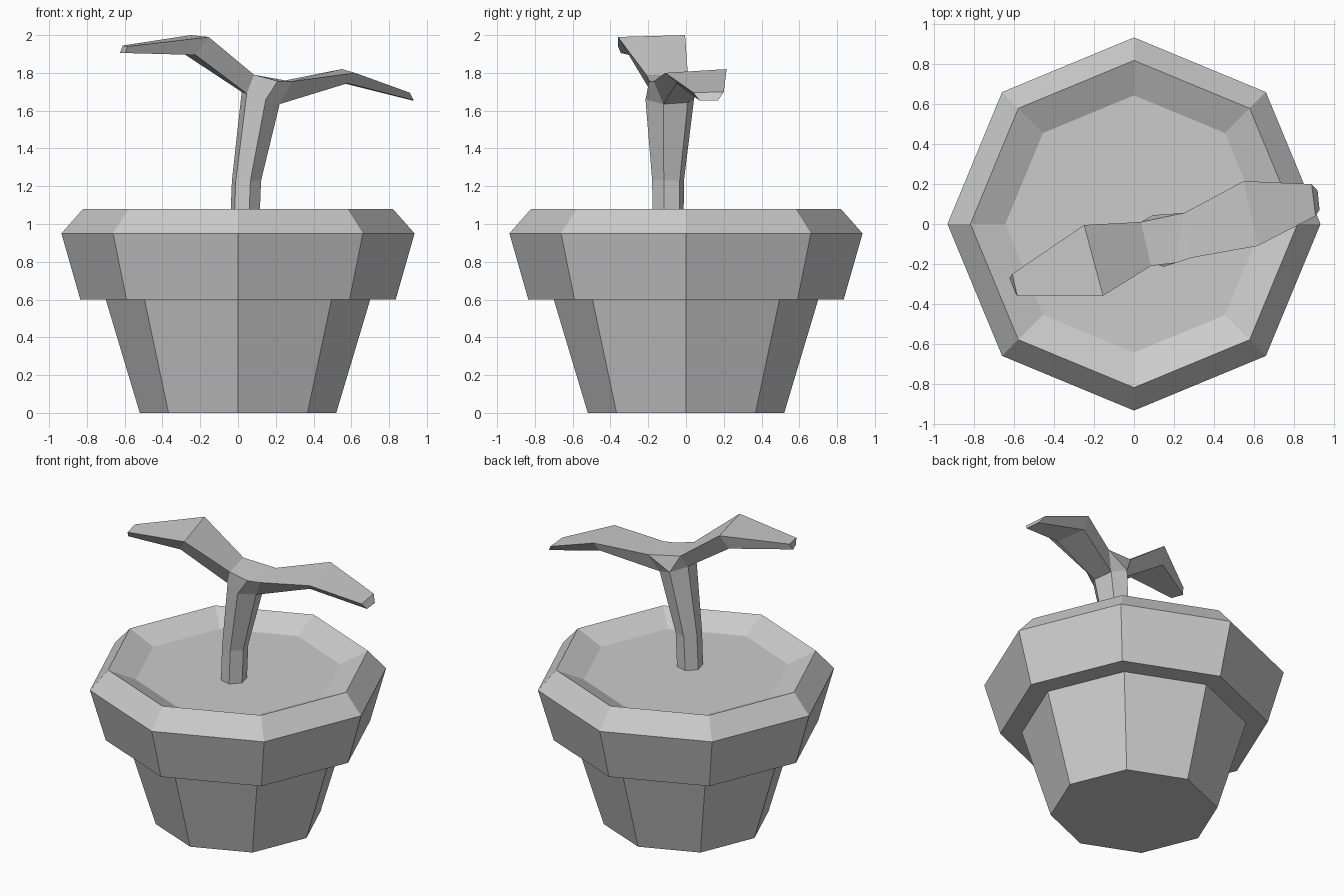
import bpy, bmesh
from math import cos, sin, radians

cube = bpy.data.objects.get("Cube")
if cube:
    bpy.data.objects.remove(cube, do_unlink=True)

grey = bpy.data.materials.new("plain grey")
grey.use_nodes = True
shade = (0.6, 0.6, 0.6, 1)
grey.diffuse_color = shade
grey.node_tree.nodes["Principled BSDF"].inputs["Base Color"].default_value = shade


def finish(name, bm):
    """Turn a bmesh into a flat shaded object."""
    bmesh.ops.recalc_face_normals(bm, faces=bm.faces)
    mesh = bpy.data.meshes.new(name)
    bm.to_mesh(mesh)
    bm.free()
    mesh.materials.append(grey)
    obj = bpy.data.objects.new(name, mesh)
    bpy.context.collection.objects.link(obj)
    return obj


def ring(bm, sides, start, center, rx, ry, tilt=0):
    """Regular polygon of vertices, optionally sloping along x."""
    cx, cy, cz = center
    verts = []
    for i in range(sides):
        a = radians(start + 360 * i / sides)
        dx, dy = rx * cos(a), ry * sin(a)
        verts.append(bm.verts.new((cx + dx, cy + dy, cz + tilt * dx)))
    return verts


def bridge(bm, lower, upper):
    """Join two vertex loops of equal length with quads."""
    n = len(lower)
    for i in range(n):
        j = (i + 1) % n
        bm.faces.new((lower[i], lower[j], upper[j], upper[i]))


def loft(bm, loops):
    for lower, upper in zip(loops, loops[1:]):
        bridge(bm, lower, upper)


def points(bm, coords):
    return [bm.verts.new(c) for c in coords]


# Flower pot with its rim and soil: one octagonal profile, closed at both ends
profile = [(0.52, 0), (0.70, 0.6), (0.835, 0.6), (0.935, 0.95), (0.82, 1.08), (0.645, 1.0)]
bm = bmesh.new()
loops = [ring(bm, 8, 0, (0, 0, z), r, r) for r, z in profile]
loft(bm, loops)
bm.faces.new(loops[0])
bm.faces.new(loops[-1])
finish("flower_pot", bm)

# Sprout: hexagonal stem that leans and flares towards the leaves
bm = bmesh.new()
stem = [
    ring(bm, 6, -15, (0.035, -0.095, 0.98), 0.08, 0.085),
    ring(bm, 6, -15, (0.045, -0.095, 1.23), 0.08, 0.087),
    ring(bm, 6, -15, (0.12, -0.085, 1.667), 0.104, 0.134, tilt=-0.32),
]
loft(bm, stem)
bm.faces.new(stem[0])
right, back_right, back, back_left, left, front = stem[-1]

# Fork above the stem, where the two leaves start
left_front, left_back, mid_front, right_front, right_back = points(bm, [
    (0.085, -0.21, 1.79), (0.035, 0.01, 1.79), (0.21, -0.195, 1.757),
    (0.285, -0.17, 1.755), (0.25, 0.055, 1.76)])
for face in (
    (left, front, mid_front, left_front),
    (front, right, right_front, mid_front),
    (back_right, back, right_back),
    (back, back_left, left_back),
    (back, left_back, right_back),
    (left_front, mid_front, right_back, left_back),
    (mid_front, right_front, right_back),
):
    bm.faces.new(face)


# Leaves: each section runs top front, top back, bottom back, bottom front
def leaf(root, middle, tip):
    middle, tip = points(bm, middle), points(bm, tip)
    loft(bm, [root, middle, tip])
    bm.faces.new(tip)


leaf((left_front, left_back, back_left, left),
     [(-0.155, -0.36, 1.99), (-0.25, -0.005, 2.0), (-0.285, -0.06, 1.9), (-0.225, -0.30, 1.895)],
     [(-0.585, -0.36, 1.94), (-0.61, -0.25, 1.945), (-0.625, -0.27, 1.905), (-0.595, -0.345, 1.905)])
leaf((right_front, right_back, back_right, right),
     [(0.62, -0.11, 1.80), (0.55, 0.215, 1.82), (0.54, 0.16, 1.75), (0.58, -0.05, 1.745)],
     [(0.91, 0.04, 1.695), (0.89, 0.20, 1.70), (0.92, 0.17, 1.655), (0.93, 0.07, 1.655)])
finish("sprout", bm)
